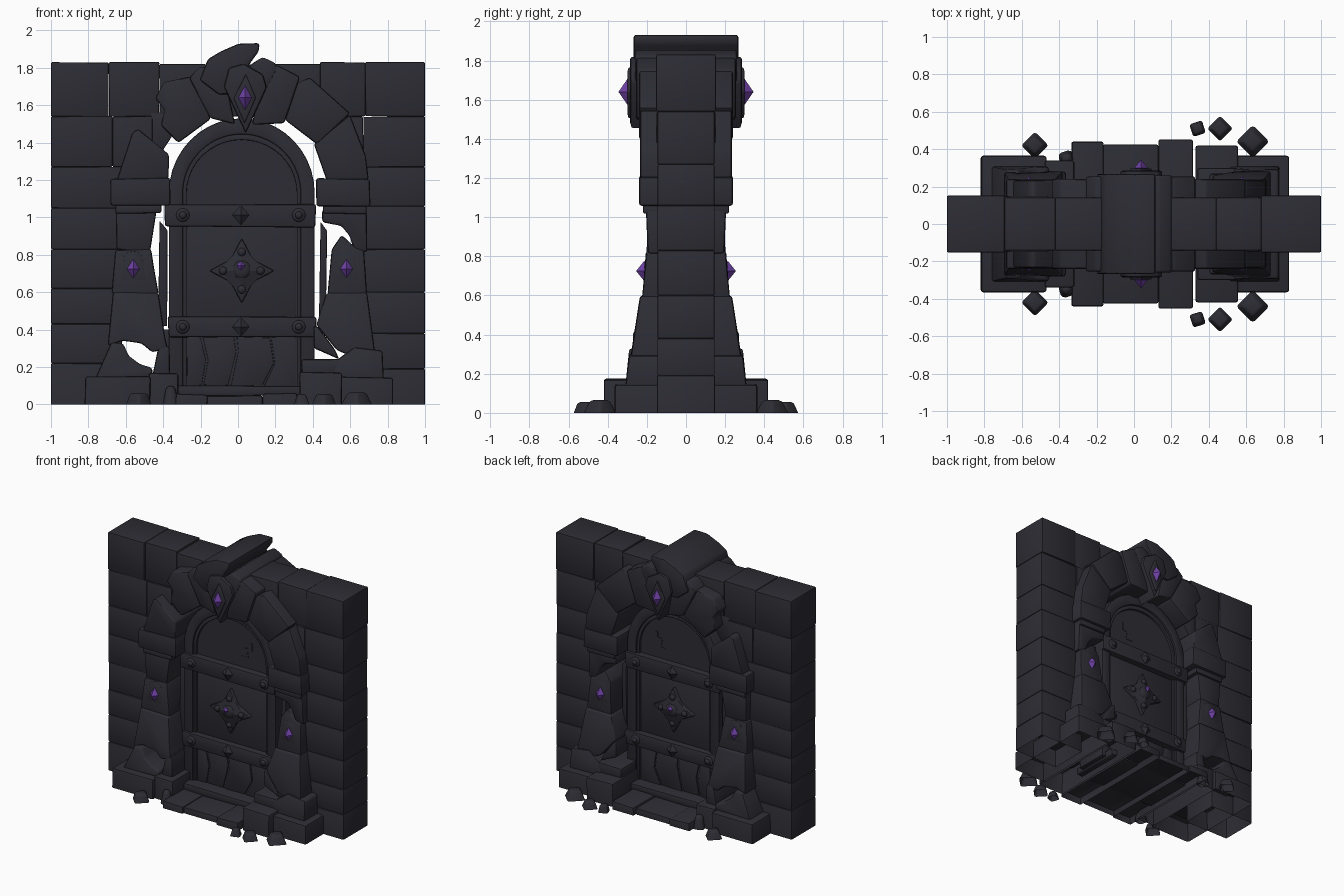
import bpy, bmesh, math, random
from mathutils import Matrix, Vector

if "Cube" in bpy.data.objects:
    bpy.data.objects.remove(bpy.data.objects["Cube"])

random.seed(4)


def material(name, rgb):
    m = bpy.data.materials.new(name)
    m.diffuse_color = (*rgb, 1)
    m.use_nodes = True
    m.node_tree.nodes["Principled BSDF"].inputs["Base Color"].default_value = m.diffuse_color
    return m


STONE = material("dark_stone", (0.0255, 0.0255, 0.034))
GEM = material("purple_gem", (0.16, 0.055, 0.38))


def finish(name, bm, mat, smooth=40):
    bmesh.ops.recalc_face_normals(bm, faces=bm.faces)
    # stones standing on the ground are open underneath
    under = [f for f in bm.faces if all(v.co.z < 0.002 for v in f.verts)]
    bmesh.ops.delete(bm, geom=under, context='FACES_ONLY')
    me = bpy.data.meshes.new(name)
    bm.to_mesh(me)
    bm.free()
    me.materials.append(mat)
    ob = bpy.data.objects.new(name, me)
    bpy.context.collection.objects.link(ob)
    if smooth:
        bpy.ops.object.select_all(action='DESELECT')
        ob.select_set(True)
        bpy.context.view_layer.objects.active = ob
        bpy.ops.object.shade_smooth_by_angle(angle=math.radians(smooth))
    return ob


def prism(name, pts, d0, d1=None, bevel=0.014, jitter=0.005):
    """Stone with an xz outline, reaching from -y to +y; half depth d0 at its foot, d1 at its top."""
    d1 = d0 if d1 is None else d1
    P = []
    for x, z in pts:
        if z > 0.01 and abs(x) < 0.99:
            x += random.uniform(-jitter, jitter)
            z += random.uniform(-jitter, jitter)
        P.append((x, z))
    z0, z1 = min(p[1] for p in P), max(p[1] for p in P)
    bm = bmesh.new()
    rings = []
    for s in (-1, 1):
        rings.append([bm.verts.new((x, s * (d0 + (d1 - d0) * (z - z0) / (z1 - z0)), z)) for x, z in P])
        bm.faces.new(rings[-1])
    n = len(P)
    for i in range(n):
        j = (i + 1) % n
        bm.faces.new((rings[0][i], rings[0][j], rings[1][j], rings[1][i]))
    bmesh.ops.recalc_face_normals(bm, faces=bm.faces)
    if bevel:
        edges = [e for e in bm.edges if max(v.co.z for v in e.verts) > 0.001]
        bmesh.ops.bevel(bm, geom=edges, offset=bevel, segments=2, profile=0.5,
                        affect='EDGES', clamp_overlap=True)
    return finish(name, bm, STONE)


def rect(x0, x1, z0, z1):
    return [(x0, z0), (x1, z0), (x1, z1), (x0, z1)]


def octa(name, x, y, z, rx, ry, rz, mat):
    """Faceted diamond."""
    bm = bmesh.new()
    for v in ((rx, 0, 0), (-rx, 0, 0), (0, ry, 0), (0, -ry, 0), (0, 0, rz), (0, 0, -rz)):
        bm.verts.new(Vector(v) + Vector((x, y, z)))
    bmesh.ops.convex_hull(bm, input=bm.verts[:])
    return finish(name, bm, mat, 0)


def dome(name, x, y, z, r, ry):
    bm = bmesh.new()
    bmesh.ops.create_uvsphere(bm, u_segments=12, v_segments=8, radius=1,
                              matrix=Matrix.Translation((x, y, z)) @ Matrix.Diagonal((r, ry, r, 1)))
    return finish(name, bm, STONE)


def rock(name, x, y, r, h, turn):
    """Pebble: a squat block with a narrowed top and rounded edges."""
    bm = bmesh.new()
    bmesh.ops.create_cube(bm, size=2)
    k = random.uniform(0.6, 0.75)
    for v in bm.verts:
        if v.co.z > 0:
            v.co.x *= k
            v.co.y *= k
    bm.transform(Matrix.Translation((x, y, h / 2)) @ Matrix.Rotation(turn, 4, 'Z')
                 @ Matrix.Diagonal((r * 0.78, r * 0.78, h / 2, 1)))
    edges = [e for e in bm.edges if max(v.co.z for v in e.verts) > 0.001]
    bmesh.ops.bevel(bm, geom=edges, offset=h * 0.22, segments=2, profile=0.5, affect='EDGES', clamp_overlap=True)
    return finish(name, bm, STONE, 60)


# wall: courses of bricks left and right of the doorway
rows = {-1: [0, .22, .43, .62, .83, 1.05, 1.27, 1.54], 1: [0, .19, .38, .6, .83, 1.06, 1.27, 1.54]}
for s, zs in rows.items():
    for i in range(len(zs) - 1):
        top = i == len(zs) - 2
        cuts = [1, 0.67, 0.46] if top else [1, 0.62]
        for a, b in zip(cuts, cuts[1:]):
            prism("wall_brick", rect(*sorted((s * a, s * b)), zs[i], zs[i + 1]),
                  0.148 + random.uniform(-.004, .004), bevel=0.007, jitter=0.002)
# infill behind the arch stones
prism("arch_infill_left", [(-.47, 1.36), (-.40, 1.36), (-.31, 1.50), (-.30, 1.56), (-.47, 1.56)], .142, bevel=.006)
prism("arch_infill_right", [(.44, 1.40), (.5, 1.36), (.5, 1.56), (.34, 1.56), (.34, 1.50)], .142, bevel=.006)
# top course runs right across
xs = [-1, -.69, -.42, -.17, .19, .44, .68, 1]
for i, (a, b) in enumerate(zip(xs, xs[1:])):
    prism("wall_top_brick", rect(a, b, 1.54, 1.83 if i in (0, 1, 5, 6) else 1.82),
          0.152 if i in (0, 6) else 0.142, bevel=0.007, jitter=0.002)

# left pillar, foot to capital
prism("left_base", rect(-.82, -.47, 0, .15), .365)
prism("left_base_inner", rect(-.475, -.32, 0, .165), .34)
prism("left_foot", [(-.77, .14), (-.46, .14), (-.46, .20), (-.53, .22), (-.59, .26), (-.61, .33), (-.68, .33)], .31, .29)
prism("left_foot_chip", [(-.46, .15), (-.36, .15), (-.37, .32), (-.43, .31)], .28)
prism("left_shaft_low", [(-.70, .31), (-.62, .34), (-.52, .33), (-.46, .28), (-.38, .30), (-.39, .36), (-.42, .6), (-.67, .6)], .285, .235)
prism("left_gem_stone", [(-.68, .59), (-.42, .59), (-.45, .72), (-.46, .83), (-.66, .83)], .225, .2)
prism("left_shaft_high", [(-.65, .83), (-.56, .82), (-.47, .80), (-.44, 1.04), (-.65, 1.04)], .195, .205)
prism("left_capital_neck", rect(-.66, -.41, 1.02, 1.07), .22, bevel=.01)
prism("left_capital", rect(-.68, -.36, 1.06, 1.21), .24)
# right pillar
prism("right_base", rect(.54, .83, 0, .145), .365)
prism("right_base_inner", rect(.33, .555, 0, .175), .42)
prism("right_base_block", rect(.34, .55, .15, .24), .30)
prism("right_base_chip", [(.40, .30), (.54, .24), (.52, .29), (.43, .41), (.405, .42)], .27)
prism("right_foot", [(.50, .14), (.78, .14), (.77, .29), (.62, .31), (.53, .24)], .31, .29)
prism("right_shaft_low", [(.58, .27), (.73, .27), (.69, .60), (.47, .60), (.42, .42), (.53, .29)], .285, .235)
prism("right_gem_stone", [(.48, .59), (.695, .59), (.67, .82), (.62, .84), (.55, .91), (.50, .83)], .225, .195)
prism("right_shaft_high", [(.45, .97), (.55, .95), (.60, .90), (.62, .82), (.69, .81), (.69, 1.04), (.45, 1.04)], .195, .205)
prism("right_capital_neck", rect(.45, .69, 1.02, 1.07), .22, bevel=.01)
prism("right_capital", rect(.42, .705, 1.06, 1.21), .24)

# arch stones
prism("arch_stone_left_1", [(-.65, 1.2), (-.37, 1.2), (-.37, 1.34), (-.53, 1.47), (-.57, 1.45)], .235)
prism("arch_stone_left_2", [(-.32, 1.40), (-.14, 1.53), (-.25, 1.75), (-.40, 1.72), (-.44, 1.64), (-.39, 1.57), (-.41, 1.49)], .24)
prism("arch_stone_left_3", [(-.15, 1.53), (-.02, 1.50), (-.08, 1.81), (-.20, 1.81), (-.26, 1.75)], .255)
prism("arch_stone_right_3", [(.08, 1.49), (.25, 1.50), (.33, 1.75), (.21, 1.81), (.12, 1.8)], .255)
prism("arch_stone_right_2", [(.25, 1.52), (.42, 1.39), (.60, 1.56), (.38, 1.75), (.32, 1.72)], .24)
prism("arch_stone_right_1", [(.47, 1.2), (.70, 1.2), (.68, 1.33), (.60, 1.55), (.41, 1.39)], .235)
# keystone: leaning cap, side lobe and pointed plate
prism("keystone_cap", [(-.20, 1.73), (-.10, 1.66), (.06, 1.66), (.05, 1.79), (.07, 1.83), (.115, 1.885), (.11, 1.93),
                       (.0, 1.925), (-.09, 1.885), (-.165, 1.845)], .268)
prism("keystone_lobe", [(.02, 1.60), (.10, 1.60), (.205, 1.78), (.20, 1.83), (.13, 1.86), (.07, 1.82), (.03, 1.77)], .26)
prism("keystone_plate", [(.04, 1.45), (.15, 1.69), (.13, 1.76), (.03, 1.82), (-.05, 1.80), (-.08, 1.70)], .285)
prism("keystone_plate_inner", [(.04, 1.50), (.095, 1.64), (.04, 1.77), (-.02, 1.64)], .298, bevel=.008)

# door: arched frame, trim and leaf
CX = 0.02


def arch(hw, rise, foot, spring=1.13, n=20):
    a = [(CX + hw * math.cos(math.pi * i / n), spring + rise * math.sin(math.pi * i / n)) for i in range(n + 1)]
    return [(CX + hw, foot)] + a + [(CX - hw, foot)]


prism("door_frame", arch(.39, .40, .06) + arch(.315, .315, .06)[::-1], .13, bevel=.008, jitter=0)
prism("door_trim", arch(.32, .32, .09) + arch(.295, .285, .09)[::-1], .115, bevel=.004, jitter=0)
prism("door_leaf", arch(.30, .29, .09), .098, bevel=0, jitter=0)
prism("door_middle_panel", rect(-.27, .31, .47, .95), .104, bevel=.004, jitter=0)
# splintered planks at the foot of the door
for pts in ([(-.27, .1), (-.19, .1), (-.17, .24), (-.20, .36), (-.27, .36)],
            [(-.18, .1), (-.05, .1), (-.01, .28), (-.02, .36), (-.19, .36), (-.16, .24)],
            [(-.04, .1), (.13, .1), (.19, .22), (.17, .36), (-.01, .36), (0, .28)],
            [(.14, .1), (.31, .1), (.31, .36), (.18, .36), (.20, .22)]):
    prism("foot_plank", pts, .106, bevel=.004)
# crack ridge in the arched panel
prism("door_crack", [(.10, 1.14), (.16, 1.14), (.15, 1.20), (.19, 1.21), (.19, 1.27), (.17, 1.27), (.17, 1.23),
                     (.13, 1.22), (.14, 1.16), (.10, 1.155)], .101, bevel=0, jitter=0)
# bands with studs
for name, z0, z1, xl in (("upper_band", .95, 1.075, -.39), ("lower_band", .36, .47, -.375)):
    prism(name, rect(xl, .415, z0, z1), .148, bevel=.012)
    zc = (z0 + z1) / 2
    for s in (-1, 1):
        for x in (-.295, .325):
            dome("band_stud", x, s * .148, zc, .036, .014)
            dome("band_stud_cap", x, s * .158, zc, .02, .016)
        octa("band_diamond", .015, s * .148, zc, .045, .03, .052, STONE)
# four-pointed rosette
star = []
for k in range(8):
    r = .175 if k % 2 == 0 else .085
    star.append((CX + r * math.cos(k * math.pi / 4), .715 + r * math.sin(k * math.pi / 4)))
prism("rosette", star, .132, bevel=.01, jitter=0)
for s in (-1, 1):
    octa("rosette_peak", CX, s * .128, .715, .13, .035, .13, STONE)
    dome("rosette_boss", CX, s * .14, .72, .05, .025)
    for dx, dz in ((.1, 0), (-.1, 0), (0, .1), (0, -.1)):
        dome("rosette_bead", CX + dx, s * .135, .715 + dz, .022, .018)
    octa("rosette_gem", CX - .005, s * .172, .742, .024, .02, .026, GEM)
    # gems on keystone and pillars
    octa("keystone_gem", .038, s * .30, 1.64, .036, .045, .065, GEM)
    for x in (-.56, .58):
        octa("pillar_gem", x, s * .213, .725, .034, .042, .052, GEM)
        prism("gem_setting", [(x - .07, .66), (x + .07, .66), (x + .045, .80), (x, .82), (x - .045, .80)], .218, .205, bevel=.008)

# narrow jamb strips in the gaps
prism("left_jamb", [(-.43, .42), (-.375, .42), (-.375, .93), (-.42, .98)], .10, bevel=.006)
prism("left_jamb_foot", rect(-.41, -.37, .12, .40), .10, bevel=.006)
prism("right_jamb", [(.43, .42), (.465, .42), (.475, .93), (.44, .98)], .10, bevel=.006)

# floor slabs and threshold
prism("threshold", rect(-.36, .38, .045, .10), .20, bevel=.01)
fx = [-.335, -.165, .13, .315]
for i in range(3):
    prism("floor_slab", rect(fx[i], fx[i + 1], 0, (.055, .05, .06)[i]), (.44, .425, .452)[i], bevel=.01)

# rubble, mirrored front to back
for s in (-1, 1):
    for x, y, r, h in ((-.53, .42, .066, .06), (.34, .51, .045, .055), (.46, .51, .062, .055),
                       (.635, .44, .08, .065), (-.36, .35, .05, .1)):
        rock("rubble", x, s * y, r, h, math.pi / 4 * (0.4 if abs(x) < .37 else 1))
